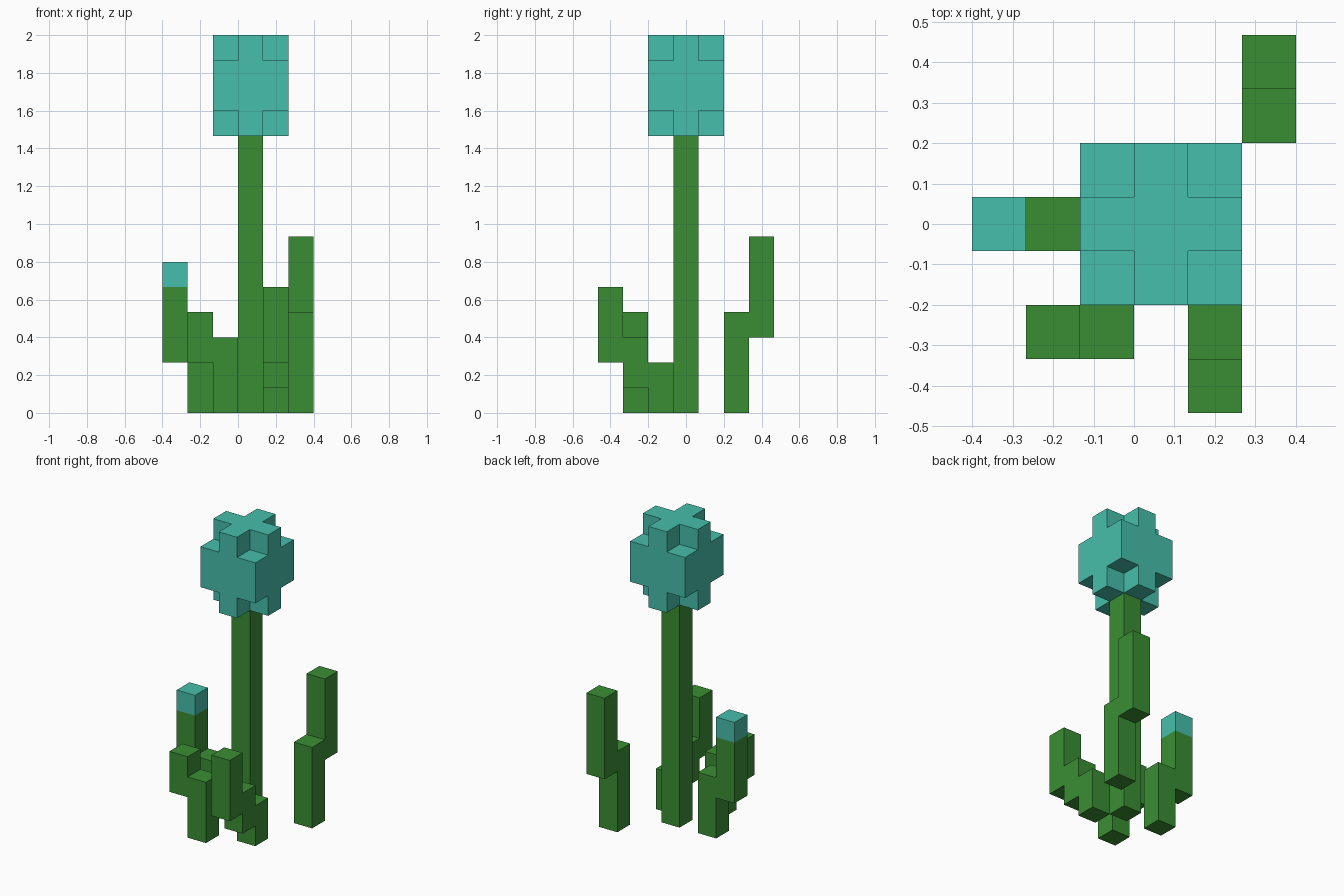
import bpy, bmesh, math
from mathutils import Vector

cube = bpy.data.objects.get("Cube")
if cube:
    bpy.data.objects.remove(cube, do_unlink=True)

U = 2 / 15  # edge of one block


def make_material(name, rgb):
    m = bpy.data.materials.new(name)
    m.use_nodes = True
    m.diffuse_color = (*rgb, 1)
    bsdf = m.node_tree.nodes["Principled BSDF"]
    bsdf.inputs["Base Color"].default_value = (*rgb, 1)
    bsdf.inputs["Roughness"].default_value = 0.9
    return m


green = make_material("leaf green", (0.042, 0.270, 0.034))
teal = make_material("petal teal", (0.062, 0.521, 0.407))


def box(x, y, z0, z1):
    """Column of block cells at (x, y), from z0 up to z1."""
    return {(x, y, z) for z in range(z0, z1)}


def build(name, cells, teal_from=99):
    """Outer skin of a set of blocks; blocks at or above teal_from are teal."""
    bm = bmesh.new()
    for c in cells:
        centre = Vector((c[0] + 0.5, c[1], c[2] + 0.5))
        for axis in range(3):
            for sign in (-1, 1):
                step = [0, 0, 0]
                step[axis] = sign
                if tuple(a + b for a, b in zip(c, step)) in cells:
                    continue
                n = Vector(step)
                u = Vector([float(i == (axis + 1) % 3) for i in range(3)])
                v = n.cross(u)
                corners = [(-1, -1), (1, -1), (1, 1), (-1, 1)]
                f = bm.faces.new([bm.verts.new((centre + (n + u * a + v * b) / 2) * U)
                                  for a, b in corners])
                f.material_index = int(c[2] >= teal_from)
    # Weld the blocks and merge coplanar faces of one colour
    bmesh.ops.remove_doubles(bm, verts=bm.verts, dist=0.001)
    bmesh.ops.dissolve_limit(bm, angle_limit=math.radians(1), verts=bm.verts,
                             edges=bm.edges, delimit={'MATERIAL'})
    mesh = bpy.data.meshes.new(name)
    bm.to_mesh(mesh)
    bm.free()
    mesh.materials.append(green)
    mesh.materials.append(teal)
    obj = bpy.data.objects.new(name, mesh)
    bpy.context.collection.objects.link(obj)


# Tall central stem
build("stem", box(0, 0, 0, 11))

# Flower head: full middle, cross-shaped top and bottom
head = set()
for x in (-1, 0, 1):
    for y in (-1, 0, 1):
        corner = x != 0 and y != 0
        head |= box(x, y, 12, 14) if corner else box(x, y, 11, 15)
build("flower_head", head, teal_from=11)

# Stepped leaves around the stem
build("right_budding_leaf", box(-2, 0, 0, 3) | box(-3, 0, 2, 6), teal_from=5)
build("front_right_leaf", box(-1, -2, 0, 3) | box(-2, -2, 2, 4))
build("front_left_leaf", box(1, -1, 0, 2) | box(1, -2, 1, 3) | box(1, -3, 2, 5))
build("back_left_leaf", box(2, 2, 0, 4) | box(2, 3, 3, 7))
